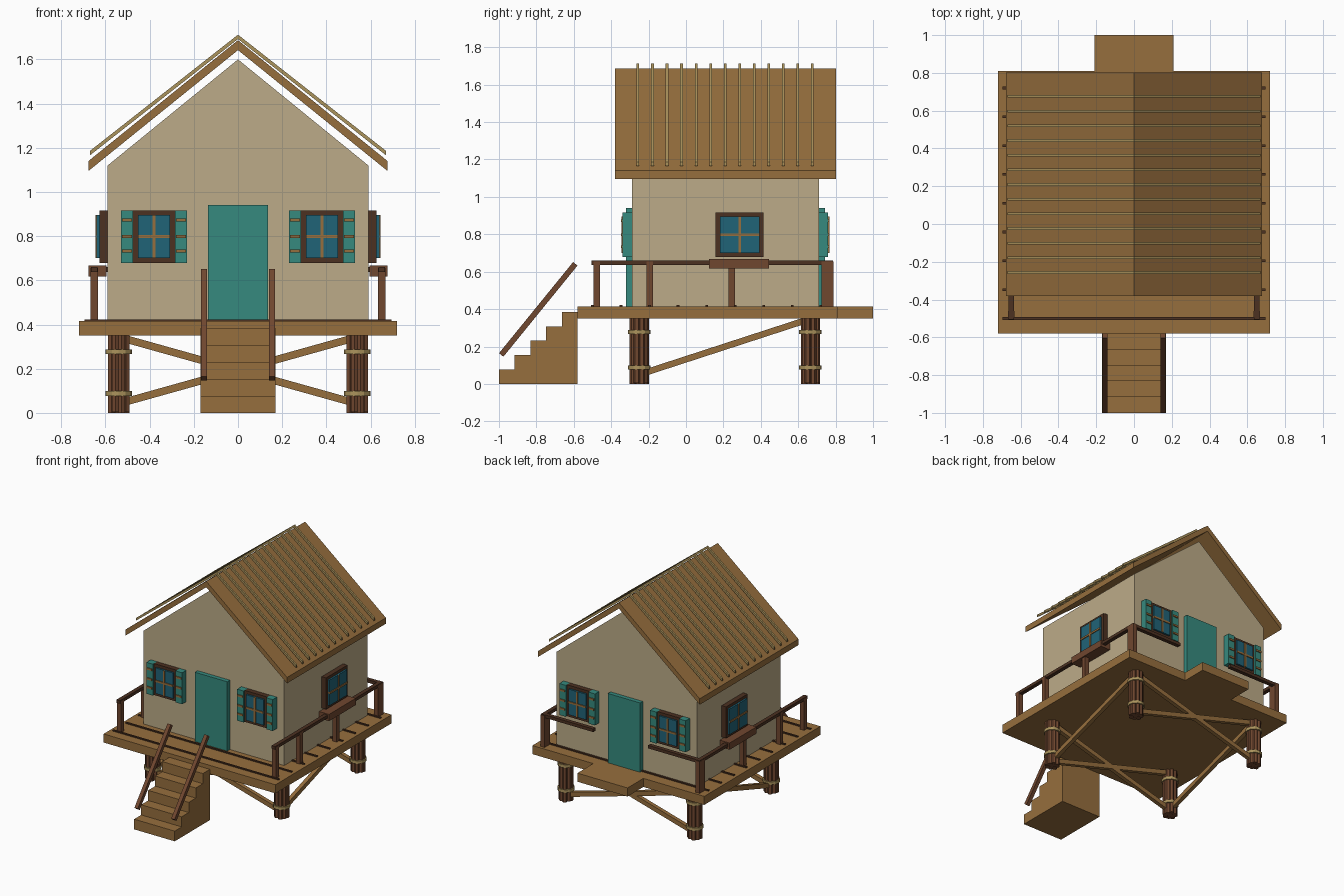
import bpy, bmesh, math
from mathutils import Vector, Matrix

cube = bpy.data.objects.get("Cube")
if cube:
    bpy.data.objects.remove(cube, do_unlink=True)


def material(name, code):
    """Flat colour from an sRGB hex code."""
    rgb = [int(code[i:i + 2], 16) / 255 for i in (0, 2, 4)]
    lin = [c / 12.92 if c < 0.04 else ((c + 0.055) / 1.055) ** 2.4 for c in rgb]
    mat = bpy.data.materials.new(name)
    mat.use_nodes = True
    mat.diffuse_color = (*lin, 1)
    mat.node_tree.nodes["Principled BSDF"].inputs["Base Color"].default_value = (*lin, 1)
    return mat


PLASTER = material("plaster", "bcab88")
TIMBER = material("light timber", "966e3d")
POST = material("brown wood", "70472f")
DARK = material("dark wood", "4c3121")
TEAL = material("teal paint", "368a7e")
GLASS = material("blue glass", "206377")
ROPE = material("rope", "ab935c")


def finish(name, bm, mat, matrix=Matrix()):
    bmesh.ops.recalc_face_normals(bm, faces=bm.faces)
    mesh = bpy.data.meshes.new(name)
    bm.to_mesh(mesh)
    bm.free()
    mesh.materials.append(mat)
    obj = bpy.data.objects.new(name, mesh)
    bpy.context.collection.objects.link(obj)
    obj.matrix_world = matrix
    return obj


def box(name, xs, ys, zs, mat, matrix=Matrix()):
    """Box between pairs of limits on each axis."""
    bm = bmesh.new()
    bmesh.ops.create_cube(bm, size=1)
    for v in bm.verts:
        v.co = [r[0] if c < 0 else r[1] for c, r in zip(v.co, (xs, ys, zs))]
    return finish(name, bm, mat, matrix)


def beam(name, start, end, width, height, mat):
    """Straight timber between two points, height kept near vertical."""
    a, b = Vector(start), Vector(end)
    d = b - a
    side = d.cross(Vector((0, 0, 1))).normalized()
    up = side.cross(d).normalized()
    rot = Matrix((side, d.normalized(), up)).transposed().to_4x4()
    half = d.length / 2
    return box(name, (-width / 2, width / 2), (-half, half), (-height / 2, height / 2),
               mat, Matrix.Translation((a + b) / 2) @ rot)


def prism(name, outline, lo, hi, mat, along="y"):
    """Extrude an outline of (horizontal, z) points along x or y."""
    bm = bmesh.new()
    at = (lambda u, z, t: (u, t, z)) if along == "y" else (lambda u, z, t: (t, u, z))
    face = bm.faces.new([bm.verts.new(at(u, z, lo)) for u, z in outline])
    ext = bmesh.ops.extrude_face_region(bm, geom=[face])
    moved = [v for v in ext["geom"] if isinstance(v, bmesh.types.BMVert)]
    bmesh.ops.translate(bm, verts=moved, vec=at(0, 0, hi - lo))
    return finish(name, bm, mat)


def chevron(name, half, apex, eave, thick, lo, hi, mat):
    top = [(-half, eave), (0, apex), (half, eave)]
    return prism(name, top + [(x, z - thick) for x, z in reversed(top)], lo, hi, mat)


def cylinder(bm, x, y, z0, z1, radius, sides):
    bmesh.ops.create_cone(bm, cap_ends=True, segments=sides, radius1=radius, radius2=radius,
                          depth=z1 - z0, matrix=Matrix.Translation((x, y, (z0 + z1) / 2)))


# Deck, landing and plank seams
box("deck", (-0.72, 0.72), (-0.58, 0.81), (0.35, 0.415), TIMBER)
box("back_landing", (-0.21, 0.21), (0.81, 1), (0.35, 0.415), TIMBER)
for i in range(9):
    y = -0.5 + i * 0.1525
    box("plank_seam", (-0.695, 0.695), (y - 0.007, y + 0.007), (0.41, 0.423), DARK)

# Solid stairs and sloping handrails
steps, rise, run = 5, 0.077, 0.084
outline = [(-0.58, 0)]
for i in reversed(range(steps)):
    outline += [(-1 + (i + 1) * run, (i + 1) * rise), (-1 + i * run, (i + 1) * rise)]
outline.append((-1, 0))
prism("stairs", outline, -0.17, 0.17, TIMBER, "x")
for s in (-1, 1):
    beam("stair_handrail", (s * 0.154, -0.988, 0.155), (s * 0.154, -0.592, 0.642),
         0.028, 0.03, POST)

# House body, roof and roof battens
prism("house_walls", [(-0.59, 0.415), (-0.59, 1.12), (0, 1.6), (0.59, 1.12), (0.59, 0.415)],
      -0.29, 0.71, PLASTER)
chevron("roof", 0.677, 1.687, 1.14, 0.045, -0.38, 0.803, TIMBER)
for i in range(13):
    y = -0.257 + i * 0.0777
    chevron("roof_batten", 0.67, 1.712, 1.186, 0.02, y - 0.007, y + 0.007, ROPE)


def window(x, y, angle, half, shutters):
    """Window built facing -y, then turned and moved on to its wall."""
    m = Matrix.Translation((x, y, 0.798)) @ Matrix.Rotation(angle, 4, "Z")
    h, border = 0.119, 0.022
    box("window_frame", (-half, half), (-0.037, 0.005), (-h, h), DARK, m)
    gx, gz = half - border, h - border
    box("window_glass", (-gx, gx), (-0.05, 0), (-gz, gz), GLASS, m)
    box("window_bar", (-0.007, 0.007), (-0.056, 0), (-gz, gz), TIMBER, m)
    box("window_bar", (-gx, gx), (-0.056, 0), (-0.007, 0.007), TIMBER, m)
    for s in (-1, 1) if shutters else ():
        mid = s * (half + 0.027)
        box("shutter", (mid - 0.027, mid + 0.027), (-0.05, 0.005), (-h, h), TEAL, m)
        for z in (-0.065, 0, 0.075):
            box("shutter_slat", (mid - 0.022, mid + 0.022), (-0.057, 0),
                (z - 0.007, z + 0.007), TIMBER, m)


# Windows and doors
for s in (-1, 1):
    window(s * 0.38, -0.29, 0, 0.095, True)
    window(s * 0.38, 0.71, math.pi, 0.095, True)
    window(s * 0.59, 0.287, s * math.pi / 2, 0.128, False)
box("front_door", (-0.135, 0.135), (-0.322, -0.28), (0.415, 0.94), TEAL)
box("back_door", (-0.135, 0.135), (0.7, 0.742), (0.415, 0.94), TEAL)

# Railings, rail posts and window boxes on both sides
for s in (-1, 1):
    x = s * 0.65
    for y in (-0.478, -0.193, 0.245, 0.757):
        w = 0.032 if y > 0.7 else 0.017
        box("rail_post", sorted((x - 0.017, x + 0.017)), (y - w, y + w), (0.415, 0.655), POST)
    box("side_rail", (x - 0.015, x + 0.015), (-0.505, 0.785), (0.637, 0.66), DARK)
    box("back_rail", sorted((s * 0.23, s * 0.65)), (0.752, 0.782), (0.637, 0.66), DARK)
    box("window_box", sorted((s * 0.595, s * 0.677)), (0.122, 0.445), (0.617, 0.668), POST)

# Stilts made of bundled poles, tied with rope
for x in (-0.54, 0.54):
    for y in (-0.25, 0.665):
        bm = bmesh.new()
        cylinder(bm, x, y, 0.004, 0.35, 0.04, 8)
        for i in range(8):
            a = math.tau * (i + 0.5) / 8
            cylinder(bm, x + 0.036 * math.cos(a), y + 0.036 * math.sin(a),
                     0.004 * (i % 2), 0.35, 0.018, 6)
        finish("stilt", bm, POST)
        for z in (0.088, 0.277):
            bm = bmesh.new()
            cylinder(bm, x, y, z - 0.011, z + 0.011, 0.06, 12)
            finish("rope_tie", bm, ROPE)

# Diagonal braces between the stilts
for s in (-1, 1):
    for y in (-0.25, 0.665):
        beam("cross_brace", (s * 0.51, y, 0.05), (-s * 0.51, y, 0.335), 0.03, 0.034, TIMBER)
    beam("side_brace", (s * 0.54, -0.22, 0.06), (s * 0.54, 0.64, 0.34), 0.03, 0.034, TIMBER)
